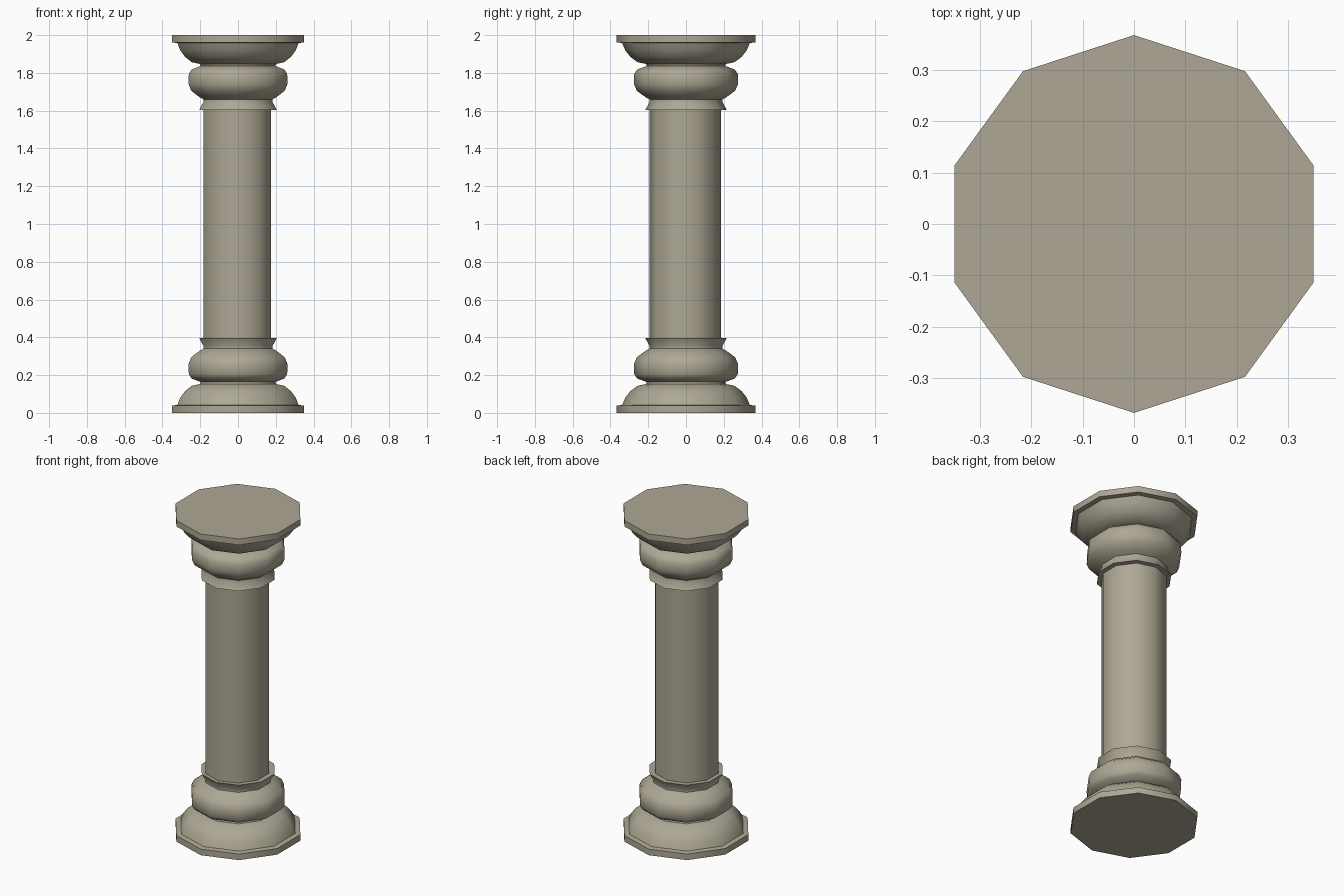
import bpy, bmesh
from math import sin, cos, pi, radians

if "Cube" in bpy.data.objects:
    bpy.data.objects.remove(bpy.data.objects["Cube"])

SIDES = 10


def lathe(name, profile, center=(0, 0), flip=False):
    """Turn a (radius, z) profile into a ten-sided capped solid."""
    bm = bmesh.new()
    rings = []
    for r, z in profile:
        ring = []
        for i in range(SIDES):
            a = pi / 2 + 2 * pi * i / SIDES
            ring.append(bm.verts.new((center[0] + r * cos(a), center[1] + r * sin(a),
                                      2 - z if flip else z)))
        rings.append(ring)
    for low, high in zip(rings, rings[1:]):
        for i in range(SIDES):
            j = (i + 1) % SIDES
            bm.faces.new((low[i], low[j], high[j], high[i]))
    bm.faces.new(rings[0])
    bm.faces.new(rings[-1])
    bmesh.ops.recalc_face_normals(bm, faces=bm.faces)
    mesh = bpy.data.meshes.new(name)
    bm.to_mesh(mesh)
    bm.free()
    obj = bpy.data.objects.new(name, mesh)
    bpy.context.collection.objects.link(obj)
    mat = bpy.data.materials.get("stone") or bpy.data.materials.new("stone")
    mat.diffuse_color = (0.42, 0.39, 0.30, 1)
    mat.use_nodes = True
    mat.node_tree.nodes["Principled BSDF"].inputs["Base Color"].default_value = mat.diffuse_color
    mesh.materials.append(mat)
    bpy.ops.object.select_all(action='DESELECT')
    obj.select_set(True)
    bpy.context.view_layer.objects.active = obj
    bpy.ops.object.shade_smooth_by_angle(angle=radians(50))
    return obj


# Moulding: plinth, flared foot, groove, rounded torus, neck and collar
moulding = [
    (0.368, 0.0), (0.368, 0.038), (0.338, 0.042), (0.322, 0.08),
    (0.295, 0.115), (0.258, 0.143), (0.212, 0.153), (0.208, 0.163),
    (0.258, 0.182), (0.274, 0.205), (0.275, 0.26), (0.260, 0.295),
    (0.215, 0.328), (0.193, 0.34), (0.193, 0.355), (0.216, 0.396),
]
lathe("base", moulding)
lathe("capital", moulding, flip=True)

# Plain shaft between the collars
lathe("shaft", [(0.188, 0.38), (0.188, 1.62)], center=(-0.003, -0.004))
